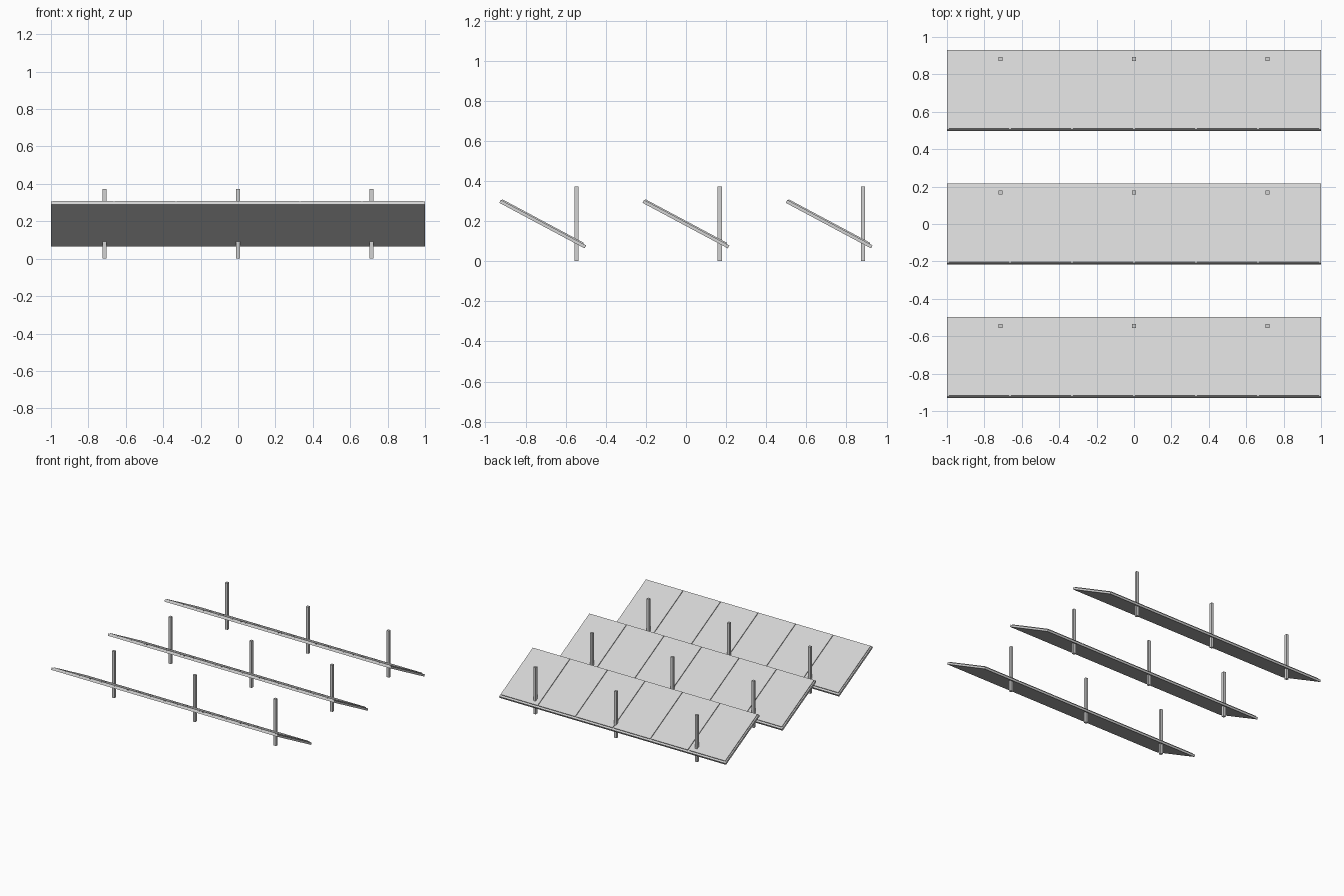
import bpy
from math import radians
from mathutils import Matrix, Vector

cube = bpy.data.objects.get("Cube")
if cube:
    bpy.data.objects.remove(cube, do_unlink=True)

# Single light grey finish
grey = bpy.data.materials.new("light_grey")
grey.use_nodes = True
colour = (0.65, 0.65, 0.65, 1)
grey.diffuse_color = colour
grey.node_tree.nodes["Principled BSDF"].inputs["Base Color"].default_value = colour


def box(name, low, high, frame=Matrix()):
    """Box between two corners, placed in the given frame."""
    low, high = Vector(low), Vector(high)
    bpy.ops.mesh.primitive_cube_add(size=1)
    obj = bpy.context.object
    obj.name = name
    obj.data.transform(Matrix.Translation((low + high) / 2)
                       @ Matrix.Diagonal((*(high - low), 1)))
    obj.matrix_world = frame
    obj.data.materials.append(grey)
    return obj


ROW_PITCH = 0.714
TILT = radians(-28.1)
LENGTH, BASE, TOP = 0.482, 0.0165, 0.0225   # slab length, base and panel heights
PANELS, PITCH, PANEL_WIDTH = 6, 0.3315, 0.322

for row in (-1, 0, 1):
    y = row * ROW_PITCH
    # Frame at the high front lower edge, y running down the slope
    slope = Matrix.Translation((0, y - 0.2165, 0.291)) @ Matrix.Rotation(TILT, 4, "X")

    # Tilted backing slab
    box("backing_slab", (-1, 0, 0), (1, LENGTH, BASE), slope)

    # Six raised panels side by side
    for i in range(PANELS):
        x = (i - (PANELS - 1) / 2) * PITCH
        box("panel", (x - PANEL_WIDTH / 2, 0.004, BASE - 0.002),
            (x + PANEL_WIDTH / 2, LENGTH - 0.016, TOP), slope)

    # Square posts through the low back edge
    for x in (-0.714, 0, 0.714):
        box("support_post", (x - 0.0105, y + 0.158, 0), (x + 0.0105, y + 0.179, 0.373))
